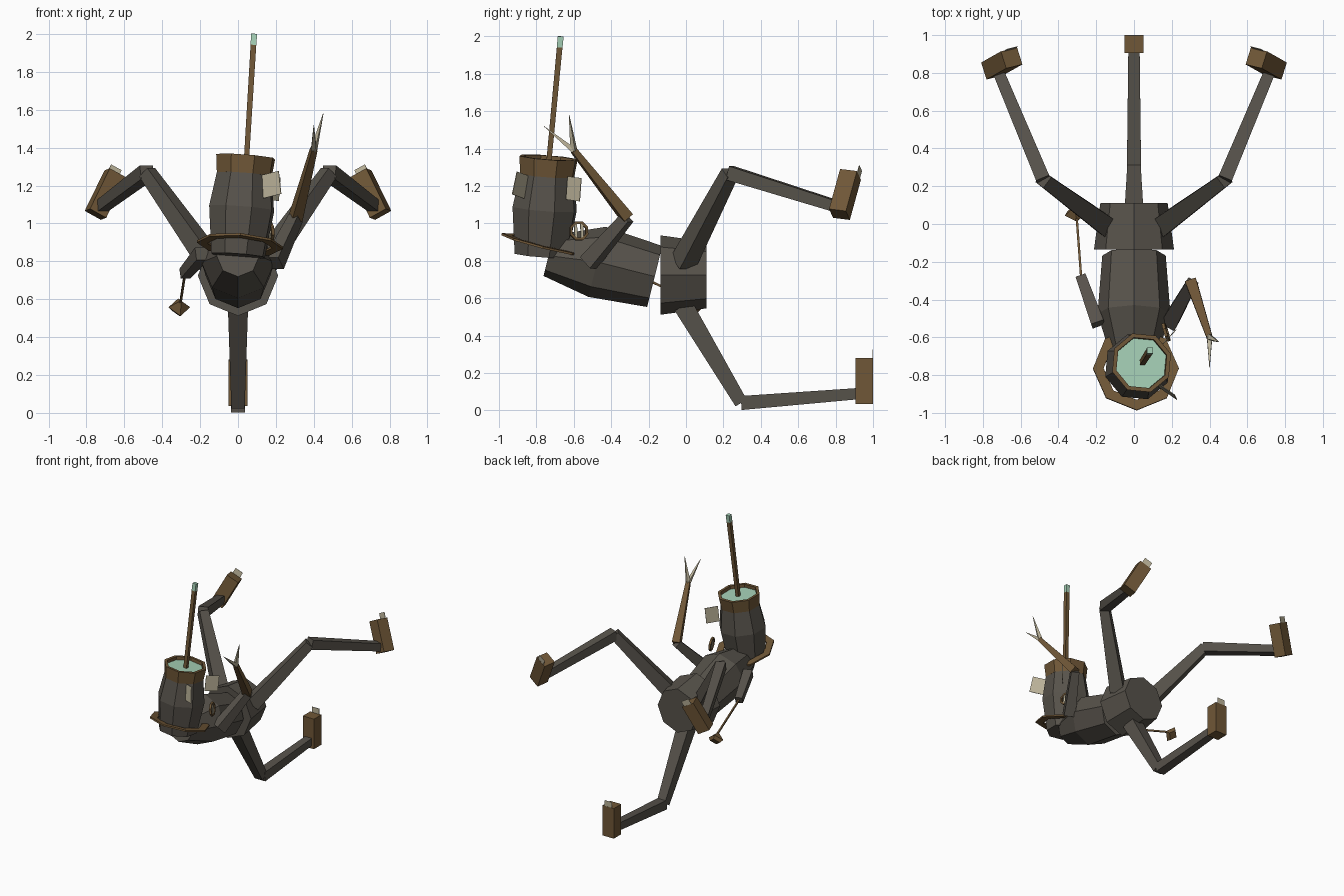
import bpy, bmesh, math
from mathutils import Vector as V

if "Cube" in bpy.data.objects:
    bpy.data.objects.remove(bpy.data.objects["Cube"])


def material(name, rgb):
    m = bpy.data.materials.new(name)
    m.diffuse_color = (*rgb, 1)
    m.use_nodes = True
    m.node_tree.nodes["Principled BSDF"].inputs["Base Color"].default_value = m.diffuse_color
    return m


GREY = material("dark grey", (0.094, 0.084, 0.069))
BROWN = material("rust brown", (0.16, 0.095, 0.038))
CREAM = material("bone cream", (0.50, 0.45, 0.32))
MINT = material("pale mint", (0.38, 0.63, 0.47))


def make(name, mat, bm):
    bmesh.ops.recalc_face_normals(bm, faces=bm.faces)
    me = bpy.data.meshes.new(name)
    bm.to_mesh(me)
    bm.free()
    me.materials.append(mat)
    ob = bpy.data.objects.new(name, me)
    bpy.context.collection.objects.link(ob)
    return ob


def frame(axis, up):
    z = V(axis).normalized()
    x = V(up).cross(z).normalized()
    return x, z.cross(x), z


def revolve(name, mat, origin, axis, profile, n=8, twist=0, up=(0, 0, 1), closed=False):
    """Rings of (radius, height[, sideways shift]) around an axis."""
    x, y, z = frame(axis, up)
    bm = bmesh.new()
    rings = []
    for r, h, *s in profile:
        c = V(origin) + z * h + y * (s[0] if s else 0)
        angs = [math.radians(twist) + 2 * math.pi * i / n for i in range(n)]
        rings.append([bm.verts.new(c + (x * math.cos(a) + y * math.sin(a)) * r) for a in angs])
    pairs = list(zip(rings, rings[1:]))
    if closed:
        pairs.append((rings[-1], rings[0]))
    else:
        bm.faces.new(rings[0])
        bm.faces.new(rings[-1])
    for a, b in pairs:
        for i in range(n):
            j = (i + 1) % n
            bm.faces.new((a[i], a[j], b[j], b[i]))
    return make(name, mat, bm)


def bar(name, mat, a, b, w0, w1, up=(0, 0, 1)):
    """Square tapered bar from a to b, with full widths w0 and w1."""
    d = V(b) - V(a)
    k = math.sqrt(0.5)
    return revolve(name, mat, a, d, [(w0 * k, 0), (w1 * k, d.length)], 4, 45, up)


def box(name, mat, c, axes, size):
    bm = bmesh.new()
    bmesh.ops.create_cube(bm, size=1)
    for v in bm.verts:
        p = v.co.copy()
        v.co = V(c) + sum((axes[i] * (p[i] * size[i]) for i in range(3)), V())
    return make(name, mat, bm)


# Head jar, rim, liquid and staff
HO, HA, Y = (0.0, -0.775, 0.83), (0.04, 0.04, 0.52), (0, 1, 0)
revolve("head_jar", GREY, HO, HA, [(0.148, 0), (0.18, 0.25), (0.15, 0.44)], 8, 17, Y)
revolve("head_rim", BROWN, HO, HA,
        [(0.152, 0.43), (0.163, 0.525), (0.14, 0.525), (0.136, 0.43)], 8, 17, Y, True)
revolve("head_liquid", MINT, HO, HA, [(0.138, 0.44), (0.138, 0.5)], 8, 17, Y)
S0, S1 = V((0.043, -0.735, 1.31)), V((0.085, -0.67, 2.0))
SM = S0.lerp(S1, 0.915)
bar("staff", BROWN, S0, SM, 0.027, 0.03, Y)
bar("staff_tip", MINT, SM, S1, 0.031, 0.031, Y)

# Flat collar ring around the neck
revolve("collar_ring", BROWN, (0.01, -0.765, 0.888), (0.075, 0.25, 1),
        [(0.228, -0.006), (0.228, 0.006), (0.172, 0.006), (0.172, -0.006)], 8, 0, Y, True)

# Thin fins on the side of the head
hz = V(HA).normalized()
for nm, c, d, w in (("front_fin", (0.175, -0.885, 1.205), (0.8, -0.55, 0.2), 0.115),
                    ("rear_fin", (0.185, -0.6, 1.185), (0.68, 0.73, -0.1), 0.1)):
    dx = V(d).normalized()
    up = (hz - dx * hz.dot(dx)).normalized()
    box(nm, CREAM, c, (dx, up.cross(dx), up), (w, 0.004, 0.125))

# Chest and abdomen
revolve("chest", GREY, (0, -0.735, 0.828), (0, 0.97, -0.24),
        [(0.112, 0), (0.193, 0.26, 0.03), (0.168, 0.578, 0.028)])
revolve("abdomen", GREY, (0, -0.135, 0.724), (0, 1, 0), [(0.212, 0), (0.178, 0.245)])

# Small gauge on the shoulder
gc, ga = V((0.17, -0.573, 0.96)), (0.95, 0.29, 0.1)
revolve("gauge_ring", BROWN, gc, ga,
        [(0.054, -0.008), (0.054, 0.008), (0.04, 0.008), (0.04, -0.008)], 8, 22.5, closed=True)
gx, gy, gz = frame(ga, (0, 0, 1))
for i in (-1, 1):
    box("gauge_bar", CREAM, gc + gx * 0.017 * i, (gx, gy, gz), (0.015, 0.075, 0.008))

# Left arm with hanging bob
LE, LB = V((-0.28, -0.28, 0.735)), V((-0.303, 0.03, 0.585))
bar("left_upper_arm", GREY, (-0.19, -0.53, 0.84), LE, 0.07, 0.055)
bar("left_rod", BROWN, LE, LB, 0.012, 0.012)
revolve("left_bob", BROWN, LB + V((0, -0.01, 0.0)), (-0.06, 0.32, -0.25),
        [(0.012, 0), (0.058, 0.045), (0.04, 0.07)], 4)

# Right arm with two prongs
RE, RW = V((0.305, -0.315, 1.03)), V((0.4, -0.6, 1.39))
bar("right_upper_arm", GREY, (0.19, -0.52, 0.79), RE, 0.085, 0.06)
bar("right_forearm", BROWN, RE, RW, 0.06, 0.032)
for tip in ((0.4, -0.76, 1.52), (0.45, -0.625, 1.58)):
    bar("right_prong", CREAM, RW, tip, 0.028, 0.002)


# Legs: thigh, shin, block foot and thin nail plate
def leg(side, hip, knee, ankle, foot, fy, fz):
    bar(side + "_thigh", GREY, hip, knee, 0.105, 0.07)
    bar(side + "_shin", GREY, knee, ankle, 0.075, 0.06)
    z = V(fz).normalized()
    y = V(fy)
    y = (y - z * y.dot(z)).normalized()
    ax = (y.cross(z), y, z)
    box(side + "_foot", BROWN, foot, ax, (0.1, 0.095, 0.245))
    box(side + "_nail", CREAM, V(foot) + y * 0.045 + z * 0.14, ax, (0.065, 0.003, 0.055))


leg("middle", (0, -0.015, 0.56), (0, 0.295, 0.04), (0, 0.92, 0.09),
    (0, 0.953, 0.158), (0, 1, 0), (0, 0, 1))
for side, s in (("left", -1), ("right", 1)):
    leg(side, (s * 0.14, -0.015, 0.79), (s * 0.48, 0.235, 1.27), (s * 0.72, 0.81, 1.09),
        (s * 0.70, 0.85, 1.155), (s * 0.25, 0.565, -0.2), (s * -0.425, 0.24, 0.87))
